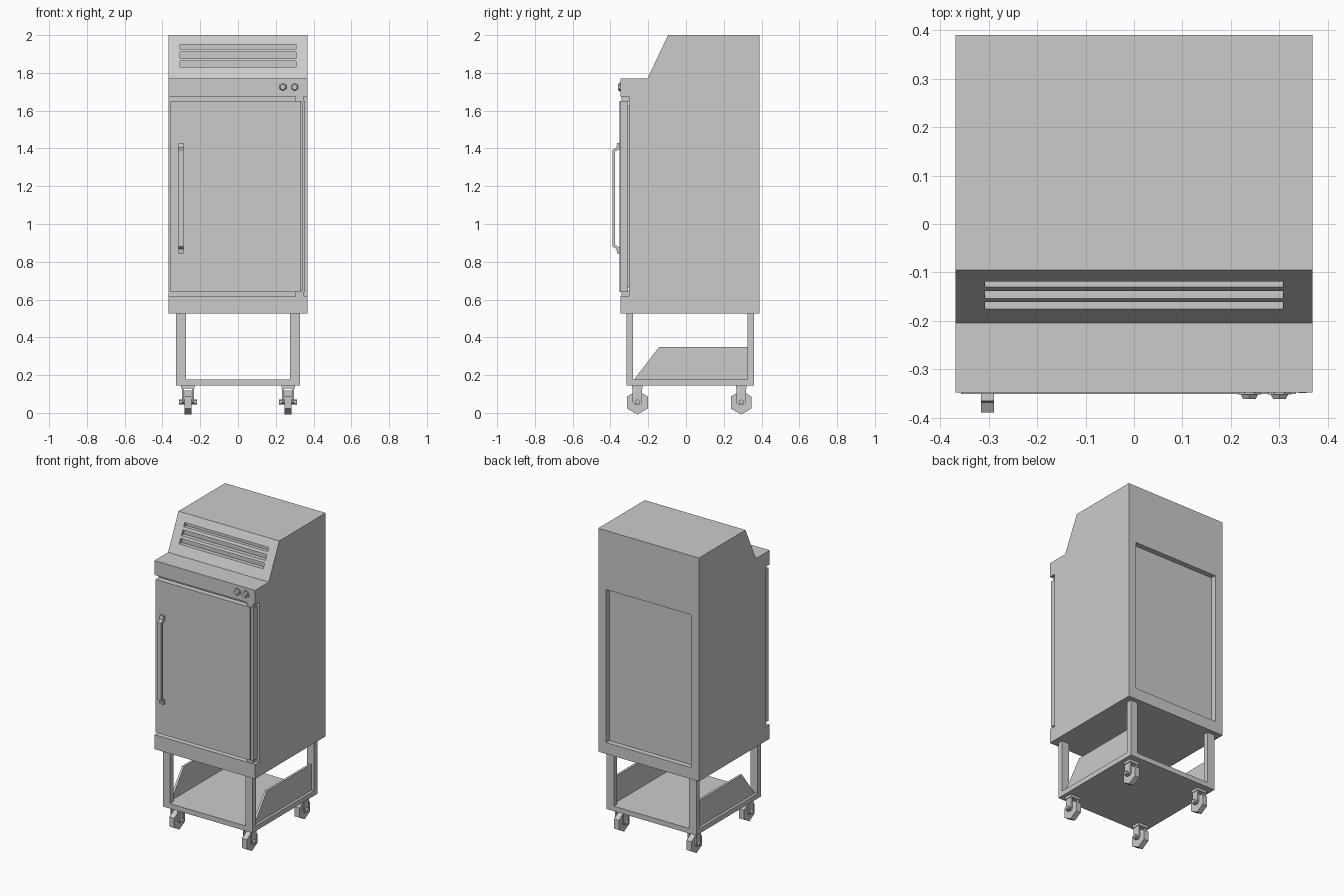
import bpy, bmesh, math
from mathutils import Matrix, Vector

if "Cube" in bpy.data.objects:
    bpy.data.objects.remove(bpy.data.objects["Cube"])


def make(name, bm):
    bmesh.ops.recalc_face_normals(bm, faces=bm.faces)
    me = bpy.data.meshes.new(name)
    bm.to_mesh(me)
    bm.free()
    ob = bpy.data.objects.new(name, me)
    bpy.context.collection.objects.link(ob)
    return ob


def box(name, x, y, z):
    """Box from (min, max) ranges."""
    bm = bmesh.new()
    bmesh.ops.create_cube(bm, size=1)
    for v in bm.verts:
        v.co = Vector([r[0] + (c + 0.5) * (r[1] - r[0]) for c, r in zip(v.co, (x, y, z))])
    return make(name, bm)


def prism(name, pts, x0, x1):
    """Y-Z profile extruded along x."""
    bm = bmesh.new()
    face = bm.faces.new([bm.verts.new((x0, y, z)) for y, z in pts])
    ext = bmesh.ops.extrude_face_region(bm, geom=[face])
    bmesh.ops.translate(bm, vec=(x1 - x0, 0, 0),
                        verts=[g for g in ext["geom"] if isinstance(g, bmesh.types.BMVert)])
    return make(name, bm)


def cyl(name, center, r1, r2, depth, sides, axis, spin=0):
    """Low-poly cylinder or cone along x or y (r2 at the low end for y)."""
    bm = bmesh.new()
    rot = Matrix.Rotation(math.pi / 2, 4, 'Y' if axis == 'x' else 'X')
    bmesh.ops.create_cone(bm, cap_ends=True, segments=sides, radius1=r1, radius2=r2, depth=depth,
                          matrix=Matrix.Translation(center) @ rot @ Matrix.Rotation(spin, 4, 'Z'))
    return make(name, bm)


def cut(target, cutter):
    mod = target.modifiers.new("cut", 'BOOLEAN')
    mod.operation, mod.solver, mod.object = 'DIFFERENCE', 'EXACT', cutter
    bpy.context.view_layer.objects.active = target
    bpy.ops.object.modifier_apply(modifier=mod.name)
    bpy.data.objects.remove(cutter)


# Cabinet with sloped hood and door recess
W = 0.368
cabinet = prism("cabinet", [(-0.347, 0.525), (0.39, 0.525), (0.39, 2.0), (-0.095, 2.0),
                            (-0.204, 1.77), (-0.347, 1.77), (-0.347, 1.675), (-0.302, 1.675),
                            (-0.302, 0.62), (-0.347, 0.62)], -W, W)

# Vent slots in the slope and the recessed back panel
for z0, z1 in ((1.927, 1.95), (1.877, 1.91), (1.83, 1.862)):
    y_top = -0.204 + (z1 - 1.77) * 0.474
    cut(cabinet, box("slot_cutter", (-0.307, 0.307), (-0.3, y_top + 0.012), (z0, z1)))
cut(cabinet, box("back_cutter", (-0.31, 0.31), (0.355, 0.45), (0.6, 1.61)))

# Door, gasket, hinge post and hinge brackets
box("door", (-0.357, 0.334), (-0.351, -0.312), (0.64, 1.65))
box("door_gasket", (-0.34, 0.32), (-0.314, -0.300), (0.66, 1.63))
box("hinge_post", (0.339, 0.356), (-0.349, -0.306), (0.64, 1.65))
for tag, z0 in (("lower", 0.618), ("upper", 1.645)):
    box(tag + "_hinge", (0.305, 0.348), (-0.342, -0.300), (z0, z0 + 0.03))

# Door handle: bent bar with end mounts
prism("handle", [(-0.351, 0.845), (-0.365, 0.845), (-0.368, 0.868), (-0.389, 0.88), (-0.389, 1.393),
                 (-0.368, 1.405), (-0.365, 1.43), (-0.351, 1.43), (-0.351, 1.397), (-0.375, 1.384),
                 (-0.375, 0.889), (-0.351, 0.876)], -0.316, -0.289)

# Control knobs
for i, x in enumerate((0.238, 0.3)):
    cyl(f"knob_base_{i + 1}", (x, -0.349, 1.725), 0.026, 0.026, 0.006, 8, 'y', math.pi / 8)
    cyl(f"knob_{i + 1}", (x, -0.356, 1.725), 0.021, 0.015, 0.01, 6, 'y')

# Stand: shelf, legs, side panels
box("shelf", (-0.327, 0.327), (-0.316, 0.36), (0.145, 0.178))
for side, s in (("left", -1), ("right", 1)):
    for end, y in (("front", (-0.316, -0.281)), ("back", (0.325, 0.36))):
        xs = sorted((s * 0.275, s * 0.327))
        box(f"{end}_{side}_leg", xs, y, (0.17, 0.53))
    prism(f"{side}_side_panel", [(-0.275, 0.176), (-0.142, 0.35), (0.328, 0.35), (0.328, 0.176)],
          s * 0.295, s * 0.31)

# Casters: hexagonal wheel, fork, mounting plate, axle
for side, cx in (("left", -0.265), ("right", 0.265)):
    for end, cy in (("front", -0.257), ("back", 0.292)):
        n = f"{end}_{side}_caster"
        cyl(n + "_wheel", (cx, cy, 0.055), 0.0635, 0.0635, 0.035, 6, 'x', math.pi / 2)
        cyl(n + "_axle", (cx, cy, 0.058), 0.014, 0.014, 0.095, 6, 'x', math.pi / 2)
        box(n + "_plate", (cx - 0.036, cx + 0.036), (cy - 0.028, cy + 0.028), (0.128, 0.147))
        for t, s in (("a", -1), ("b", 1)):
            xs = sorted((cx + s * 0.022, cx + s * 0.032))
            prism(f"{n}_fork_{t}", [(cy - 0.025, 0.13), (cy - 0.025, 0.055), (cy - 0.015, 0.045),
                                    (cy + 0.015, 0.045), (cy + 0.025, 0.055), (cy + 0.025, 0.13)], *xs)
